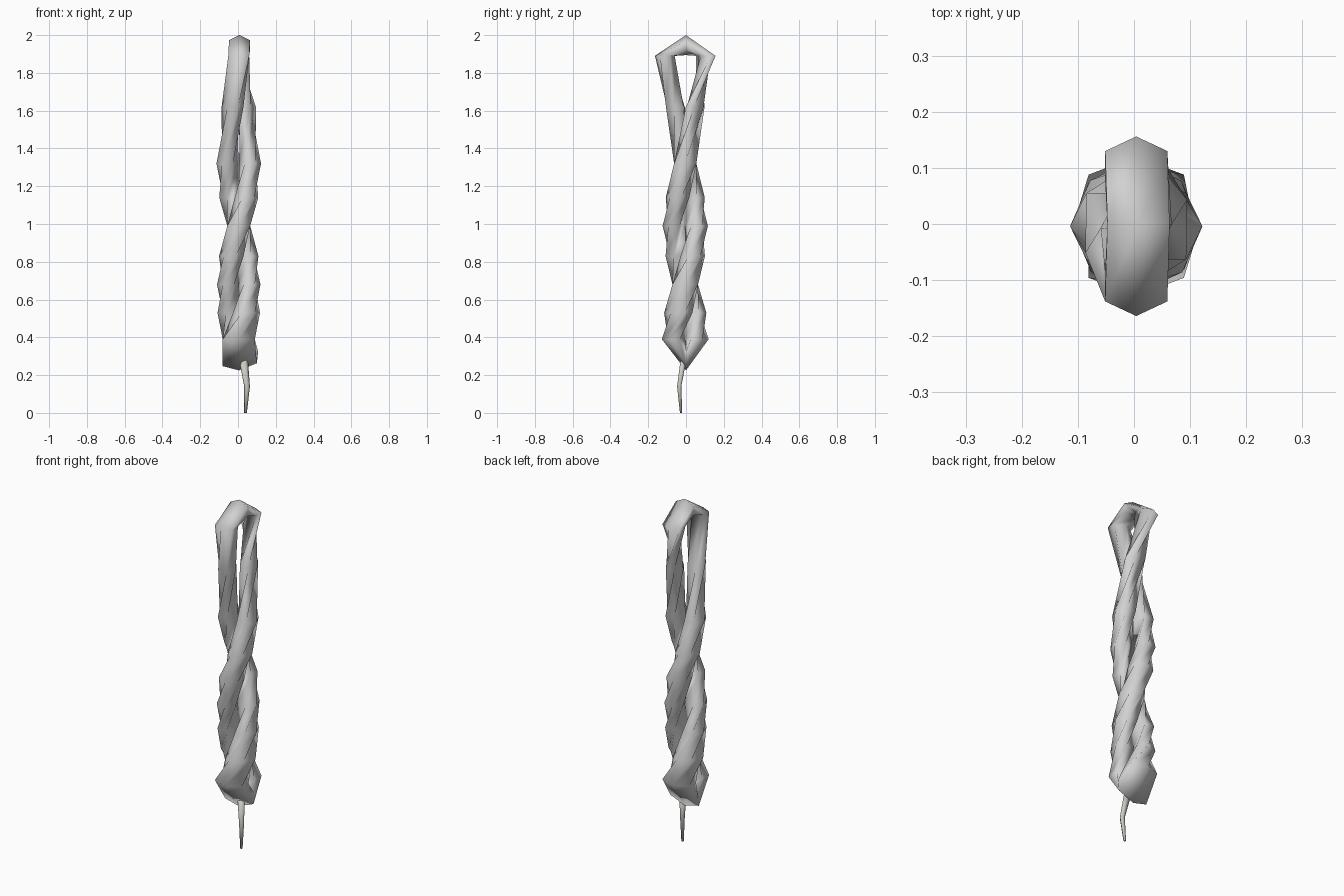
import bpy, bmesh, math
from mathutils import Vector

if "Cube" in bpy.data.objects:
    bpy.data.objects.remove(bpy.data.objects["Cube"])

SIDES = 6


def material(name, rgb):
    m = bpy.data.materials.new(name)
    m.diffuse_color = (*rgb, 1)
    m.use_nodes = True
    m.node_tree.nodes["Principled BSDF"].inputs["Base Color"].default_value = m.diffuse_color
    return m


def ring(centre, u, v, ru, rv, roll=0):
    """Hexagonal cross-section with a corner pointing along u."""
    pts = []
    for i in range(SIDES):
        a = math.tau * (i + roll) / SIDES
        pts.append(Vector(centre) + Vector(u) * ru * math.cos(a) + Vector(v) * rv * math.sin(a))
    return pts


def tube(name, rings, mat, caps=False):
    bm = bmesh.new()
    rows = [[bm.verts.new(p) for p in r] for r in rings]
    for a, b in zip(rows, rows[1:]):
        for i in range(SIDES):
            j = (i + 1) % SIDES
            bm.faces.new((a[i], a[j], b[j], b[i]))
    if caps:
        bm.faces.new(rows[0])
        bm.faces.new(rows[-1])
    bmesh.ops.remove_doubles(bm, verts=bm.verts, dist=1e-5)
    bmesh.ops.recalc_face_normals(bm, faces=bm.faces)
    me = bpy.data.meshes.new(name)
    bm.to_mesh(me)
    bm.free()
    me.materials.append(mat)
    me.shade_smooth()
    ob = bpy.data.objects.new(name, me)
    bpy.context.collection.objects.link(ob)
    return ob


# Height, turn in degrees, distance from the axis, radial and sideways radius
STATIONS = [
    (1.89, -90, 0.108, 0.052, 0.064),
    (1.62, -122, 0.062, 0.052, 0.060),
    (1.32, -180, 0.060, 0.058, 0.068),
    (1.14, -225, 0.058, 0.058, 0.068),
    (0.99, -270, 0.060, 0.060, 0.070),
    (0.83, -315, 0.056, 0.058, 0.072),
    (0.68, -360, 0.055, 0.060, 0.078),
    (0.53, -402, 0.055, 0.060, 0.085),
    (0.39, -450, 0.060, 0.064, 0.098),
]


def strand_ring(station, opposite, roll=0):
    z, deg, off, ru, rv = station
    t = math.radians(deg + (180 if opposite else 0))
    s = -1 if opposite else 1
    u = Vector((math.cos(t), math.sin(t), 0))
    v = Vector((-math.sin(t), math.cos(t), 0)) * s
    c = u * off + Vector((0.004, -0.004, z))
    return ring(c, u, v, ru, rv, roll)


# Twisted rope: up the first strand, over the top loop, down the second, back under
pinch = 2  # extra twist just under the loop on the second strand
bottom = ((0.012, 0, 0.285), (-0.12, 0, -1), (1, 0, 0.08), 0.06, 0.105)
rings = [ring(*bottom)]
rings += [strand_ring(s, False) for s in reversed(STATIONS)]
rings.append(ring((0.008, 0, 1.947), (0, 0, 1), (1, 0, 0), 0.053, 0.064))
rings.append(strand_ring(STATIONS[0], True))
rings += [strand_ring(s, True, pinch) for s in STATIONS[1:]]
rings.append(ring(*bottom, pinch))
tube("twisted_rope", rings, material("pale grey", (0.64, 0.64, 0.64)))

# Thin tapering tail
tail = [((0.028, -0.012, 0.29), 0.024, 0.018), ((0.048, -0.036, 0.14), 0.015, 0.013),
        ((0.04, -0.026, 0.0), 0.007, 0.007)]
tube("tail", [ring(c, (1, 0, 0), (0, 1, 0), a, b) for c, a, b in tail],
     material("warm grey", (0.60, 0.59, 0.54)), caps=True)
